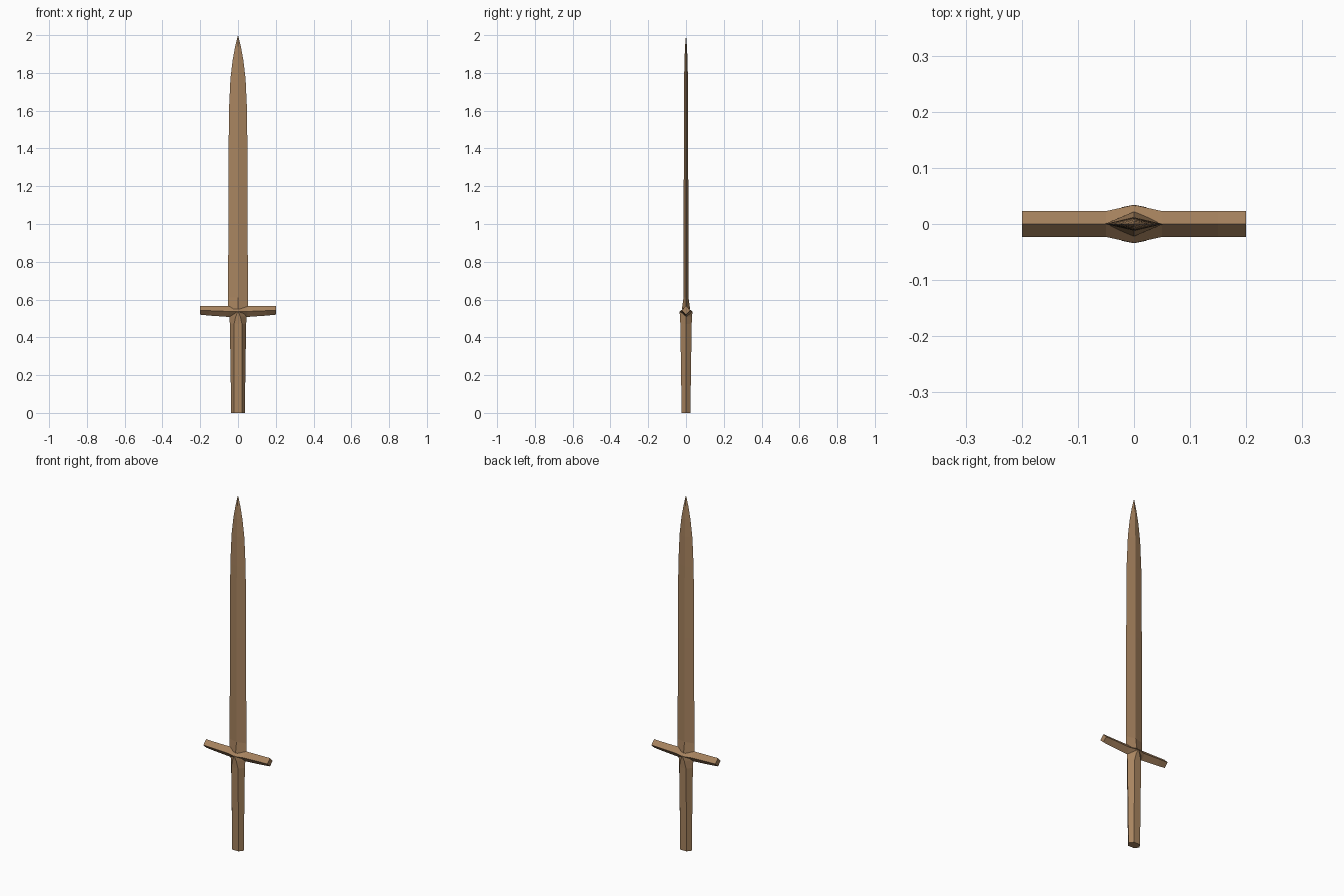
import bpy, bmesh
from mathutils import Vector

if "Cube" in bpy.data.objects:
    bpy.data.objects.remove(bpy.data.objects["Cube"])

bronze = bpy.data.materials.new("warm bronze brown")
bronze.diffuse_color = (0.39, 0.23, 0.115, 1)
bronze.use_nodes = True
bronze.node_tree.nodes["Principled BSDF"].inputs["Base Color"].default_value = bronze.diffuse_color


def loft(name, rings):
    """Skin a closed, flat-shaded solid through rings of equal point count."""
    bm = bmesh.new()
    vs = [[bm.verts.new(Vector(p)) for p in r] for r in rings]
    n = len(vs[0])
    for a, b in zip(vs, vs[1:]):
        for i in range(n):
            j = (i + 1) % n
            bm.faces.new((a[i], a[j], b[j], b[i]))
    bm.faces.new(vs[0][::-1])
    bm.faces.new(vs[-1])
    bmesh.ops.remove_doubles(bm, verts=bm.verts, dist=0.0002)
    bmesh.ops.recalc_face_normals(bm, faces=bm.faces)
    me = bpy.data.meshes.new(name)
    bm.to_mesh(me)
    bm.free()
    me.materials.append(bronze)
    ob = bpy.data.objects.new(name, me)
    bpy.context.collection.objects.link(ob)
    return ob


# Blade: diamond section, (z, half width, half thickness)
blade = [(0.55, 0.053, 0.022), (0.61, 0.052, 0.013), (1.20, 0.051, 0.012),
         (1.60, 0.048, 0.011), (1.77, 0.040, 0.010), (1.87, 0.028, 0.008),
         (1.94, 0.015, 0.005), (2.00, 0.0, 0.0)]
loft("blade", [[(w, 0, z), (0, t, z), (-w, 0, z), (0, -t, z)]
               for z, w, t in blade])

# Crossguard: diamond section along x, (x, half depth, top, middle, bottom)
half = [(0.05, 0.023, 0.565, 0.537, 0.508), (0.15, 0.023, 0.566, 0.541, 0.515),
        (0.20, 0.023, 0.567, 0.542, 0.520)]
guard = [(-x, *r) for x, *r in half[::-1]]
guard += [(0, 0.034, 0.565, 0.536, 0.503)] + half
loft("crossguard", [[(x, -d, m), (x, 0, t), (x, d, m), (x, 0, b)]
                    for x, d, t, m, b in guard])

# Grip: six-sided, converging under the guard
# (z, half width, front face half width, half depth)
grip = [(0, 0.036, 0.020, 0.023), (0.47, 0.043, 0.021, 0.030),
        (0.51, 0.046, 0.012, 0.032), (0.537, 0.050, 0.001, 0.034)]
loft("grip", [[(w, 0, z), (f, d, z), (-f, d, z), (-w, 0, z), (-f, -d, z), (f, -d, z)]
              for z, w, f, d in grip])
